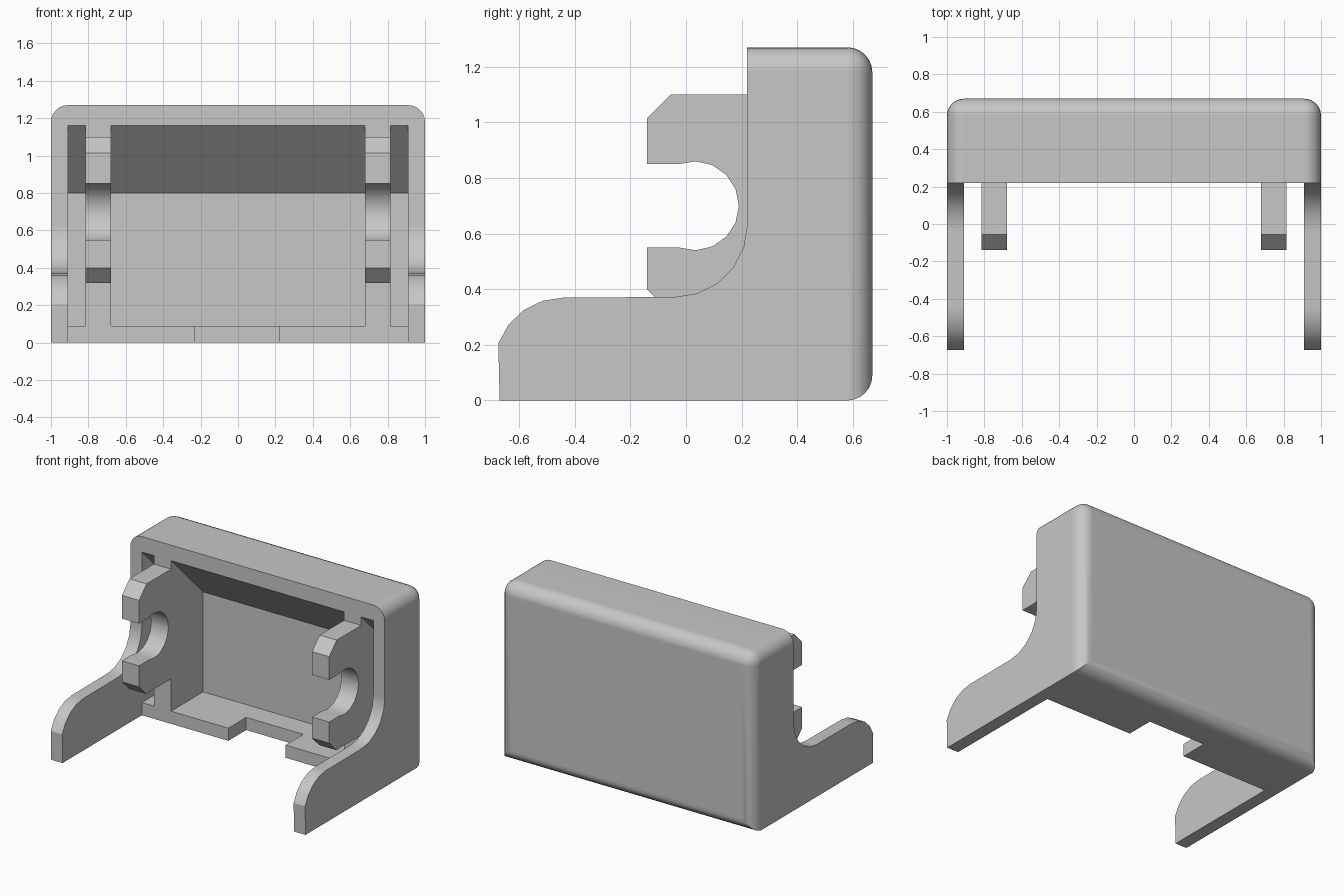
import bpy, bmesh, math

cube = bpy.data.objects.get("Cube")
if cube:
    bpy.data.objects.remove(cube, do_unlink=True)

GREY = (0.57, 0.57, 0.57, 1.0)
plastic = bpy.data.materials.new("grey_plastic")
plastic.use_nodes = True
plastic.diffuse_color = GREY
for node in plastic.node_tree.nodes:
    if node.type == "BSDF_PRINCIPLED":
        node.inputs["Base Color"].default_value = GREY


def arc(cy, cz, radius, start, end, steps):
    """Points along a circular arc in the side (y, z) plane."""
    angles = [math.radians(start + (end - start) * i / steps) for i in range(steps + 1)]
    return [(cy + radius * math.cos(a), cz + radius * math.sin(a)) for a in angles]


def extrude_profile(name, profile, x0, x1, bevel_rule=None, bevel=0.09):
    """Extrude a (y, z) outline along x; optionally round chosen edges."""
    bm = bmesh.new()
    face = bm.faces.new([bm.verts.new((x0, y, z)) for y, z in profile])
    ext = bmesh.ops.extrude_face_region(bm, geom=[face])
    moved = [v for v in ext["geom"] if isinstance(v, bmesh.types.BMVert)]
    bmesh.ops.translate(bm, verts=moved, vec=(x1 - x0, 0, 0))
    bmesh.ops.recalc_face_normals(bm, faces=bm.faces)
    if bevel_rule:
        edges = [e for e in bm.edges if bevel_rule(e)]
        bmesh.ops.bevel(bm, geom=edges, offset=bevel, offset_type="OFFSET",
                        segments=6, profile=0.5, affect="EDGES", clamp_overlap=True)
        bmesh.ops.recalc_face_normals(bm, faces=bm.faces)
    mesh = bpy.data.meshes.new(name)
    bm.to_mesh(mesh)
    bm.free()
    mesh.materials.append(plastic)
    obj = bpy.data.objects.new(name, mesh)
    bpy.context.collection.objects.link(obj)
    return obj


def activate(obj):
    bpy.ops.object.select_all(action="DESELECT")
    obj.select_set(True)
    bpy.context.view_layer.objects.active = obj


def cut(obj, cutter):
    cutter.hide_render = True
    mod = obj.modifiers.new("cut", "BOOLEAN")
    mod.operation = "DIFFERENCE"
    mod.solver = "EXACT"
    mod.object = cutter
    activate(obj)
    bpy.ops.object.modifier_apply(modifier=mod.name)
    bpy.data.objects.remove(cutter, do_unlink=True)


def smooth(obj):
    activate(obj)
    bpy.ops.object.shade_smooth_by_angle(angle=math.radians(28))
    mod = obj.modifiers.new("even_shading", "WEIGHTED_NORMAL")
    mod.keep_sharp = True


BACK, FRONT, TOP = 0.67, 0.22, 1.27


def rounded_edge(edge):
    """All the rear edges and the two upper side edges, except the rear floor sides."""
    a, b = (v.co for v in edge.verts)
    at_back = min(a.y, b.y) > BACK - 0.01
    top_side = min(a.z, b.z) > TOP - 0.01 and abs(a.x - b.x) < 0.01
    return at_back or top_side


# Housing with its two forward feet, cut from one side profile
side = [(-0.67, 0)] + arc(-0.44, 0.12, 0.25, 160, 90, 4)
side += arc(-0.04, 0.632, 0.26, -90, 0, 5)
side += [(FRONT, TOP), (BACK, TOP), (BACK, 0)]
housing = extrude_profile("housing", side, -1, 1, rounded_edge)

# Hollow inside with a sloping ceiling, open between the feet
hollow = [(-1, -0.5), (FRONT, -0.5), (FRONT, 0.09), (0.58, 0.09),
          (0.58, 0.80), (FRONT, 1.16), (-1, 1.16)]
cut(housing, extrude_profile("hollow_cutter", hollow, -0.91, 0.91))

# Notch in the front of the floor
notch = [(0, -0.2), (0.42, -0.2), (0.42, 0.2), (0, 0.2)]
cut(housing, extrude_profile("notch_cutter", notch, -0.23, 0.22))
smooth(housing)

# Pair of inner ribs ending in open round hooks
rib = [(0.6, 0.09), (FRONT, 0.09), (FRONT, 0.32), (-0.06, 0.32), (-0.14, 0.40), (-0.14, 0.55)]
rib += arc(0.03, 0.70, 0.16, -110.4, 110.4, 10)
rib += [(-0.14, 0.85), (-0.14, 1.015), (-0.055, 1.10), (FRONT, 1.10),
        (FRONT, 1.16), (0.6, 0.82)]
for name, sign in (("left_hook_rib", 1), ("right_hook_rib", -1)):
    x0, x1 = sorted((0.68 * sign, 0.815 * sign))
    smooth(extrude_profile(name, rib, x0, x1))
